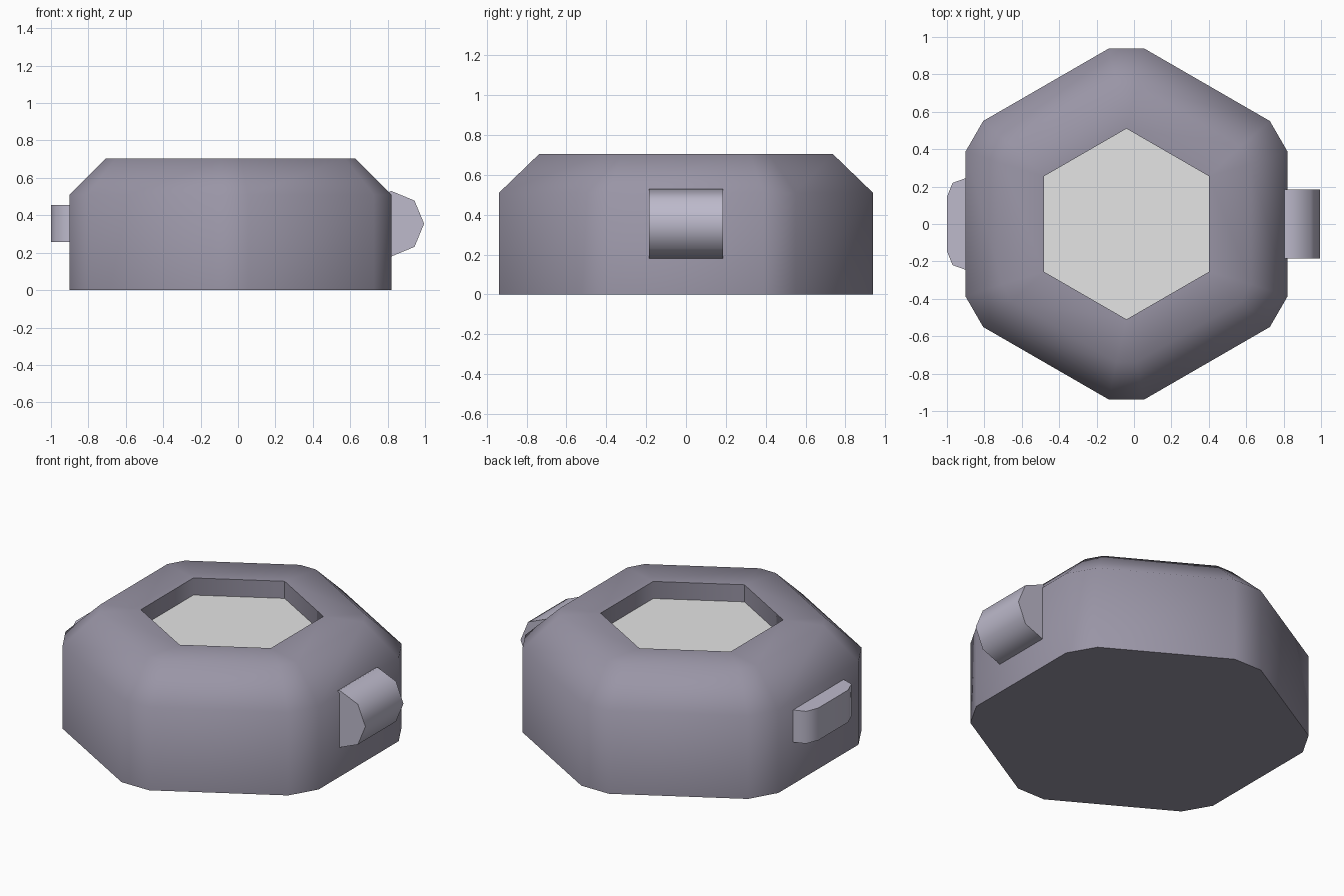
import bpy
import bmesh
from math import cos, sin, radians, tan

cube = bpy.data.objects.get("Cube")
if cube:
    bpy.data.objects.remove(cube, do_unlink=True)

CENTRE = -0.04          # body axis along x


def material(name, rgb):
    mat = bpy.data.materials.new(name)
    mat.use_nodes = True
    mat.diffuse_color = (*rgb, 1)
    mat.node_tree.nodes["Principled BSDF"].inputs["Base Color"].default_value = (*rgb, 1)
    return mat


casing = material("casing purple grey", (0.32, 0.30, 0.38))
fitting = material("fitting light purple grey", (0.51, 0.49, 0.60))
plate = material("plate light grey", (0.78, 0.78, 0.78))


def finish(name, bm, mats, smooth_angle=60):
    bmesh.ops.recalc_face_normals(bm, faces=bm.faces)
    mesh = bpy.data.meshes.new(name)
    bm.to_mesh(mesh)
    bm.free()
    for mat in mats:
        mesh.materials.append(mat)
    obj = bpy.data.objects.new(name, mesh)
    bpy.context.collection.objects.link(obj)
    bpy.ops.object.select_all(action="DESELECT")
    obj.select_set(True)
    bpy.context.view_layer.objects.active = obj
    bpy.ops.object.shade_smooth_by_angle(angle=radians(smooth_angle))
    return obj


def cut_hexagon(apothem, cut):
    """Hexagon with corners on y, each corner cut flat at distance cut."""
    half = (apothem / cos(radians(30)) - cut) * tan(radians(60))
    points = []
    for i in range(6):
        a = radians(30 + 60 * i)
        for side in (-half, half):
            points.append((cut * cos(a) - side * sin(a), cut * sin(a) + side * cos(a)))
    return points


def hexagon(radius):
    """Sharp hexagon, each corner doubled to match the cut outline."""
    return [(radius * cos(radians(30 + 60 * i)), radius * sin(radians(30 + 60 * i)))
            for i in range(6) for _ in range(2)]


def prism(name, outline, place, low, high, mat):
    """Extrude a 2D outline between two levels."""
    bm = bmesh.new()
    rings = [[bm.verts.new(place(u, v, w)) for u, v in outline] for w in (low, high)]
    n = len(outline)
    for i in range(n):
        j = (i + 1) % n
        bm.faces.new((rings[0][i], rings[0][j], rings[1][j], rings[1][i]))
    for ring in rings:
        bm.faces.new(ring)
    return finish(name, bm, [mat])


# Casing: chamfered shell with a hexagonal recess in the top
levels = [(cut_hexagon(0.86, 0.939), 0), (cut_hexagon(0.86, 0.939), 0.51),
          (cut_hexagon(0.665, 0.737), 0.705), (hexagon(0.51), 0.705), (hexagon(0.51), 0.60)]
bm = bmesh.new()
rings = [[bm.verts.new((CENTRE + x, y, z)) for x, y in pts] for pts, z in levels]
for a, b in zip(rings, rings[1:]):
    for i in range(12):
        j = (i + 1) % 12
        bm.faces.new((a[i], a[j], b[j], b[i]))
bm.faces.new(rings[0])
floor = bm.faces.new(rings[-1])
floor.material_index = 1
bmesh.ops.remove_doubles(bm, verts=bm.verts, dist=0.0005)
finish("casing", bm, [casing, plate])

# Round lug on the left side: octagonal barrel lying along y
barrel = [(0.82 + 0.175 * cos(radians(45 * i)), 0.355 + 0.175 * sin(radians(45 * i)))
          for i in range(8)]
prism("left_lug", barrel, lambda u, v, w: (u, w, v), -0.185, 0.185, fitting)

# Flat tab on the right side, with cut corners in plan
half_tab = [(-0.86, 0.245), (-0.90, 0.245), (-0.97, 0.22), (-1.0, 0.145)]
tab = half_tab + [(x, -y) for x, y in reversed(half_tab)]
prism("right_tab", tab, lambda u, v, w: (u, v, w), 0.257, 0.455, fitting)
